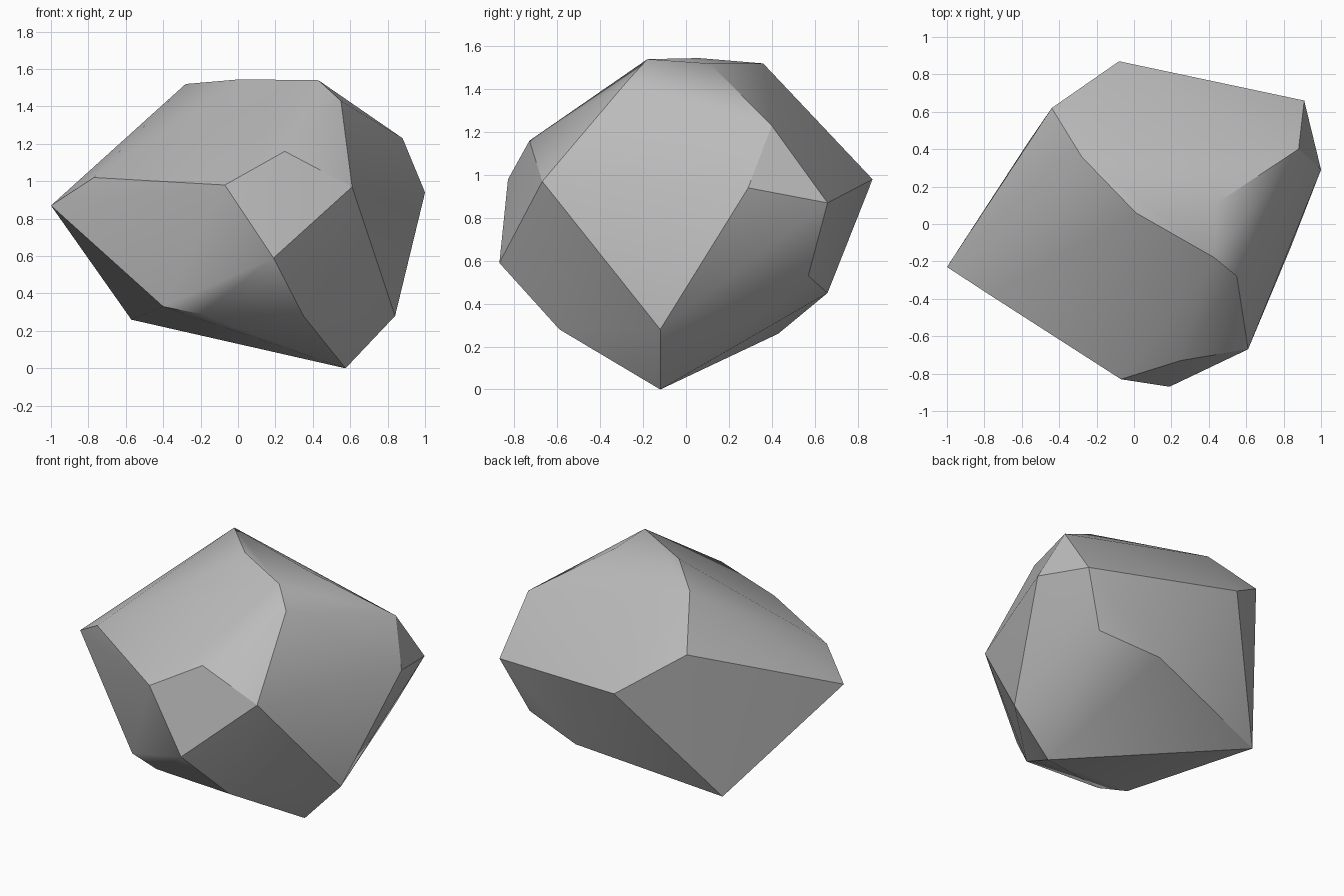
import bpy
import bmesh
import math

# Remove the default cube if present
default_cube = bpy.data.objects.get("Cube")
if default_cube:
    bpy.data.objects.remove(default_cube, do_unlink=True)


def make_material(name, colour):
    """One flat colour for both the viewport and the render."""
    material = bpy.data.materials.new(name)
    material.use_nodes = True
    material.diffuse_color = colour
    shader = material.node_tree.nodes["Principled BSDF"]
    shader.inputs["Base Color"].default_value = colour
    shader.inputs["Roughness"].default_value = 0.9
    return material


def make_faceted_stone(name, corners, material, flat_limit, smooth_limit):
    """Wrap a hull round the corner points and merge nearly flat facets."""
    mesh = bpy.data.meshes.new(name)
    bm = bmesh.new()
    for corner in corners:
        bm.verts.new(corner)
    hull = bmesh.ops.convex_hull(bm, input=bm.verts)
    loose = {v for v in hull["geom_interior"] if isinstance(v, bmesh.types.BMVert)}
    bmesh.ops.delete(bm, geom=list(loose), context="VERTS")
    bmesh.ops.dissolve_limit(
        bm, angle_limit=math.radians(flat_limit), verts=[], edges=bm.edges)
    bmesh.ops.recalc_face_normals(bm, faces=bm.faces)
    bm.to_mesh(mesh)
    bm.free()

    stone = bpy.data.objects.new(name, mesh)
    bpy.context.collection.objects.link(stone)
    mesh.materials.append(material)

    # Smooth the soft ridges and keep the hard ones crisp
    bpy.ops.object.select_all(action="DESELECT")
    stone.select_set(True)
    bpy.context.view_layer.objects.active = stone
    bpy.ops.object.shade_smooth_by_angle(angle=math.radians(smooth_limit))
    return stone


# Chipped crown of the rock
crown = [
    (.55, -.28, 1.43), (.43, -.18, 1.54), (.01, .06, 1.545),
    (-.28, .36, 1.52), (.44, .11, 1.52), (.88, .4, 1.23),
    (-.44, .62, 1.24), (.25, -.73, 1.16),
]

# Widest ring around the middle
girdle = [
    (-1, -.23, .87), (-.77, -.38, 1.02), (-.07, -.83, .98),
    (.61, -.67, .97), (.19, -.87, .59), (1, .29, .94),
    (.91, .66, .87), (-.08, .87, .98),
]

# Underside, tapering to the resting point
base = [
    (.35, -.59, .28), (.575, -.12, 0), (.84, -.12, .28),
    (.75, .57, .53), (.35, .66, .45), (-.57, .43, .26),
    (-.4, -.54, .33), (-.2, -.57, .29),
]

grey_stone = make_material("grey_stone", (.5, .5, .5, 1))
make_faceted_stone("rock", crown + girdle + base, grey_stone, 4, 30)
